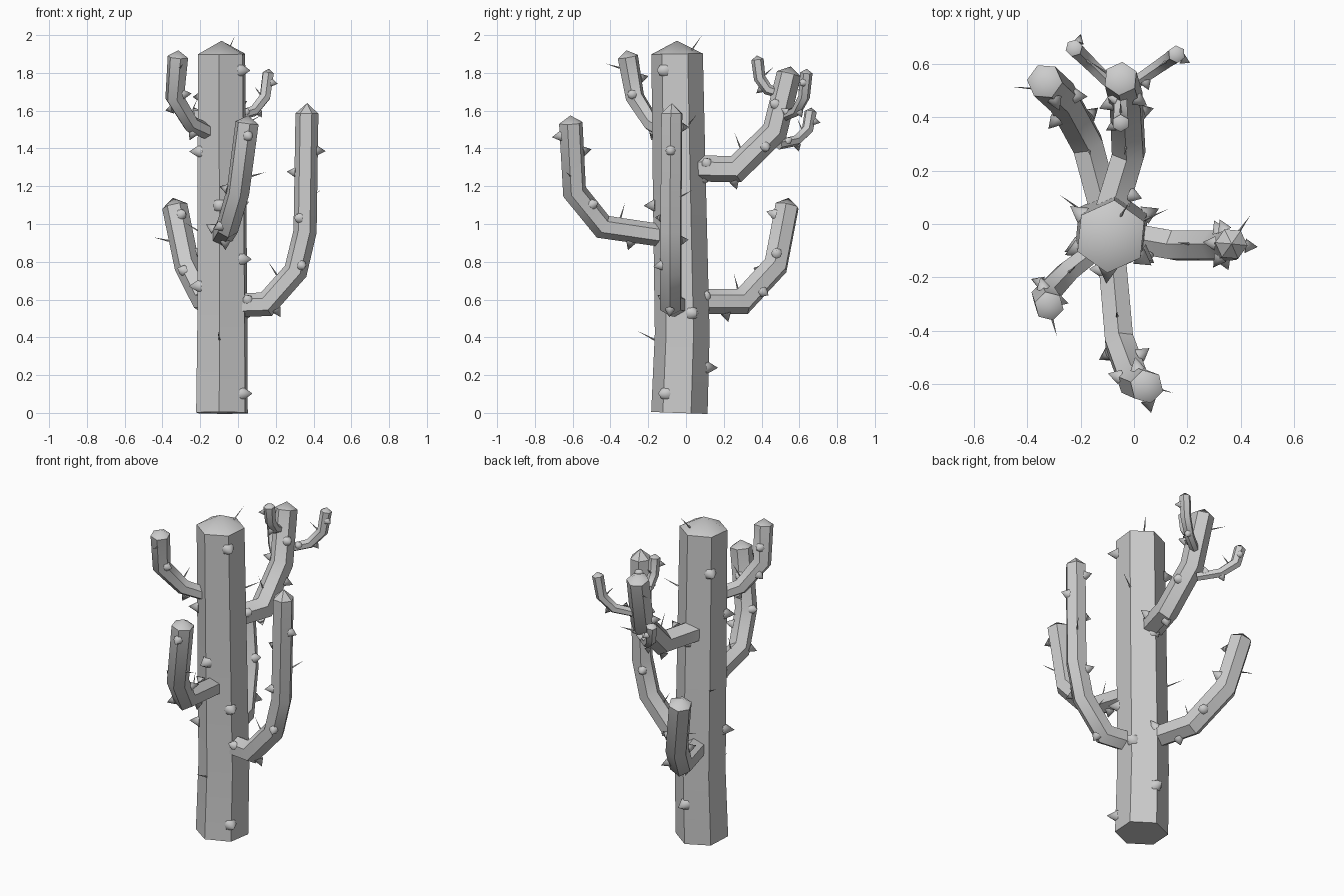
import bpy, bmesh, math
from mathutils import Vector, Matrix

if "Cube" in bpy.data.objects:
    bpy.data.objects.remove(bpy.data.objects["Cube"])

cones, needles = bmesh.new(), bmesh.new()


def finish(name, bm):
    bmesh.ops.recalc_face_normals(bm, faces=bm.faces)
    me = bpy.data.meshes.new(name)
    bm.to_mesh(me)
    bm.free()
    ob = bpy.data.objects.new(name, me)
    bpy.context.collection.objects.link(ob)
    bpy.ops.object.select_all(action='DESELECT')
    ob.select_set(True)
    bpy.context.view_layer.objects.active = ob
    bpy.ops.object.shade_smooth_by_angle(angle=math.radians(40))


def add_cone(bm, base, d, r, h, seg):
    d = d.normalized()
    m = Matrix.Translation(base + d * h / 2) @ d.to_track_quat('Z', 'Y').to_matrix().to_4x4()
    bmesh.ops.create_cone(bm, cap_ends=True, segments=seg, radius1=r, radius2=0, depth=h, matrix=m)


def add_spikes(pts, rings, count, r):
    """Spread cones and a few needles over the ribs of a stem."""
    lengths = [(b - a).length for a, b in zip(pts, pts[1:])]
    for i in range(count):
        s, j = (i + .7) / (count + .3) * sum(lengths), 0
        while j < len(lengths) - 1 and s > lengths[j]:
            s -= lengths[j]
            j += 1
        u, k = s / lengths[j], (i * 5 // 2 + 1) % 6
        p = rings[j][k].lerp(rings[j + 1][k], u)
        d = p - pts[j].lerp(pts[j + 1], u)
        if i % 4 == 2:
            add_cone(needles, p, d + Vector((0, 0, d.length * .5)), .005, r * 3, 4)
        else:
            add_cone(cones, p - d * .08, d, r, r * 1.7, 8)


def stem(name, path, r0, r1, cap, spikes, up=Vector((0, 0, 1))):
    """Hexagonal tube along a path with a pointed cap at the end."""
    pts = [Vector(p) for p in path]
    dirs = [(b - a).normalized() for a, b in zip(pts, pts[1:])]
    bm = bmesh.new()
    rings, prev, n = [], None, len(pts)
    for i, p in enumerate(pts):
        a, b = dirs[max(i - 1, 0)], dirs[min(i, n - 2)]
        t = (a + b).normalized()
        if prev:
            up = prev.rotation_difference(t) @ up
        up = (up - t * up.dot(t)).normalized()
        side, prev = t.cross(up), t
        r = r0 + (r1 - r0) * i / (n - 1)
        ring = []
        for k in range(6):
            w = math.pi * k / 3
            o = (up * math.cos(w) + side * math.sin(w)) * r
            if (b - a).length > 1e-4:     # mitre stretch in the bend
                m = (b - a).normalized()
                o += m * o.dot(m) * (1 / max(t.dot(a), .7) - 1)
            ring.append(bm.verts.new(p + o))
        rings.append(ring)
    tip = bm.verts.new(pts[-1] + dirs[-1] * cap)
    bm.faces.new(rings[0])
    for k in range(6):
        j = (k + 1) % 6
        for a, b in zip(rings, rings[1:]):
            bm.faces.new((a[k], a[j], b[j], b[k]))
        bm.faces.new((rings[-1][k], rings[-1][j], tip))
    add_spikes(pts, [[v.co.copy() for v in ring] for ring in rings], spikes, min(.036, .012 + r1 * .25))
    finish(name, bm)


def branch(name, base, tip):
    """Small arm that runs outward, then turns up."""
    a, b = Vector(base), Vector(tip)
    mids = []
    for flat, rise in ((.55, .12), (.9, .45)):
        p = a.lerp(b, flat)
        p.z = a.z + (b.z - a.z) * rise
        mids.append(p)
    stem(name, [a, *mids, b], .026, .033, .022, 4)


# Trunk, slightly bowed
stem("trunk", [(-.085, -.035, 0), (-.083, -.02, .42), (-.085, -.035, 1.2), (-.087, -.047, 1.9)],
     .15, .137, .07, 13, Vector((-.1, -1, 0)))

# Main arms
stem("right_arm", [(-.02, -.05, .57), (.15, -.08, .575), (.305, -.08, .75), (.355, -.08, .96), (.365, -.075, 1.585)],
     .063, .061, .055, 10)
stem("front_arm", [(-.085, -.1, .935), (-.055, -.44, .985), (0, -.59, 1.17), (.048, -.61, 1.535)],
     .06, .064, .04, 9)
stem("front_left_arm", [(-.12, -.08, 1.47), (-.25, -.18, 1.53), (-.335, -.27, 1.67), (-.318, -.308, 1.885)],
     .04, .056, .035, 7)
stem("back_left_arm", [(-.1, .02, .59), (-.175, .3, .59), (-.27, .475, .78), (-.335, .535, 1.095)],
     .066, .068, .045, 8)
stem("back_arm", [(-.085, .05, 1.295), (-.02, .265, 1.29), (-.03, .47, 1.49), (-.05, .545, 1.795)],
     .07, .065, .04, 7)

# Small branches growing from the back arm
branch("branch_right", (-.01, .52, 1.57), (.16, .637, 1.8))
branch("branch_left", (-.05, .49, 1.42), (-.225, .66, 1.595))
branch("branch_inner", (-.05, .5, 1.69), (-.05, .378, 1.87))

# Needle on the trunk top
add_cone(needles, Vector((-.05, .03, 1.92)), Vector((.035, .055, .08)), .005, .102, 4)
finish("cone_spikes", cones)
finish("needles", needles)
